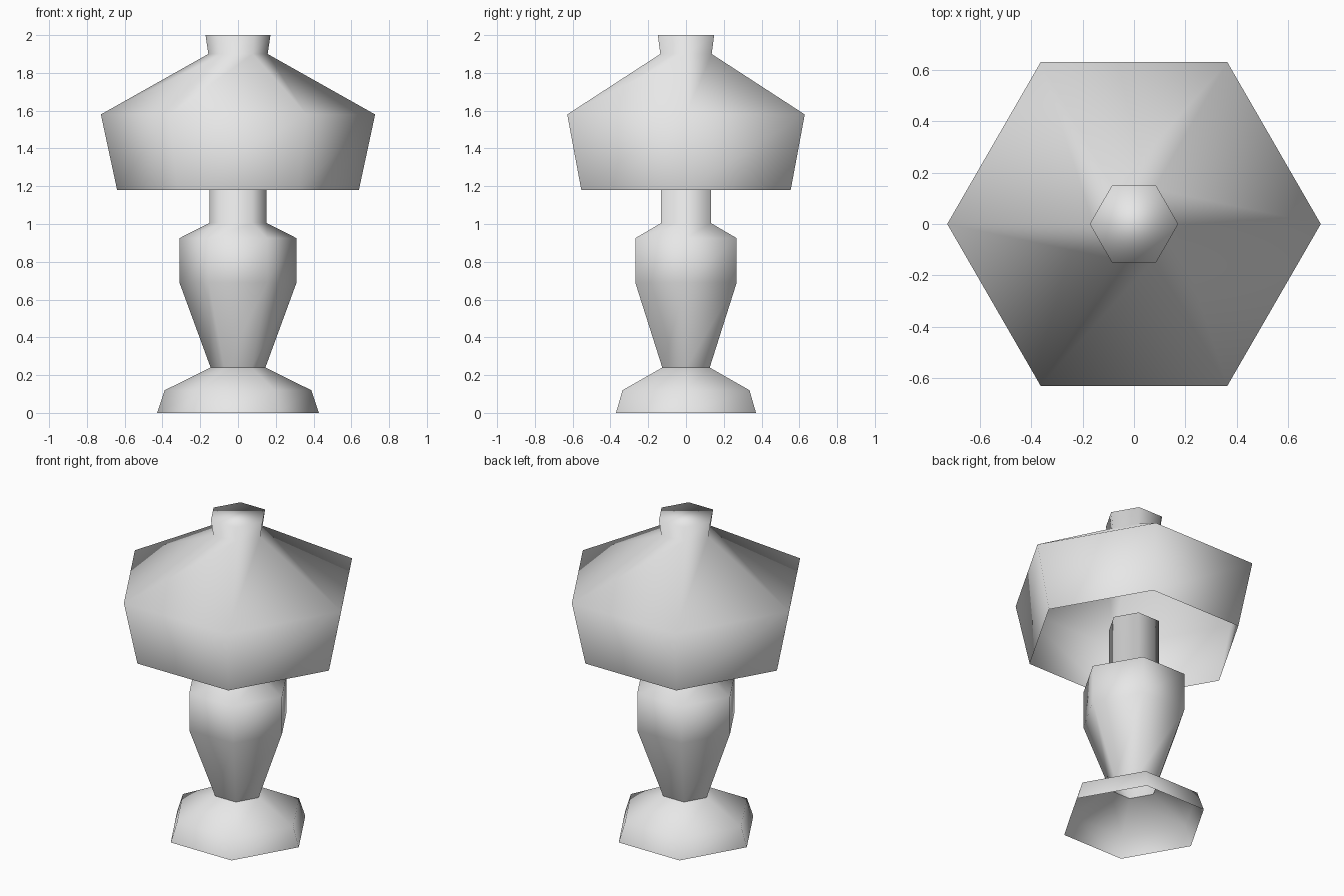
import bpy
import bmesh
from math import cos, sin, tau

SIDES = 6

default_cube = bpy.data.objects.get("Cube")
if default_cube:
    bpy.data.objects.remove(default_cube, do_unlink=True)

# One plain grey finish for the whole lamp
grey = bpy.data.materials.new("light_grey")
grey.use_nodes = True
colour = (0.8, 0.8, 0.8, 1)
grey.diffuse_color = colour
grey.node_tree.nodes["Principled BSDF"].inputs["Base Color"].default_value = colour


def lathe(name, profile, cap_top=False):
    """Turn a (radius, height) profile, listed bottom to top, into a smooth six-sided shell."""
    bm = bmesh.new()
    rings = [[bm.verts.new((r * cos(tau * i / SIDES), r * sin(tau * i / SIDES), z))
              for i in range(SIDES)] for r, z in profile]
    for low, high in zip(rings, rings[1:]):
        for i in range(SIDES):
            j = (i + 1) % SIDES
            bm.faces.new((low[i], low[j], high[j], high[i]))
    if cap_top:
        bm.faces.new(rings[-1])
    for face in bm.faces:
        face.smooth = True
    mesh = bpy.data.meshes.new(name)
    bm.to_mesh(mesh)
    bm.free()
    mesh.materials.append(grey)
    obj = bpy.data.objects.new(name, mesh)
    bpy.context.collection.objects.link(obj)
    return obj


# Flared foot, hollow underneath
lathe("base", [(0.428, 0), (0.388, 0.12), (0.145, 0.24)])

# Vase-shaped body with the stem that runs up inside the shade
lathe("body", [(0.145, 0.24), (0.31, 0.69), (0.31, 0.925), (0.152, 1.005), (0.152, 1.31)],
      cap_top=True)

# Open-bottomed shade with a closed collar on top
lathe("shade", [(0.64, 1.18), (0.726, 1.58), (0.157, 1.9), (0.172, 2.0)], cap_top=True)
